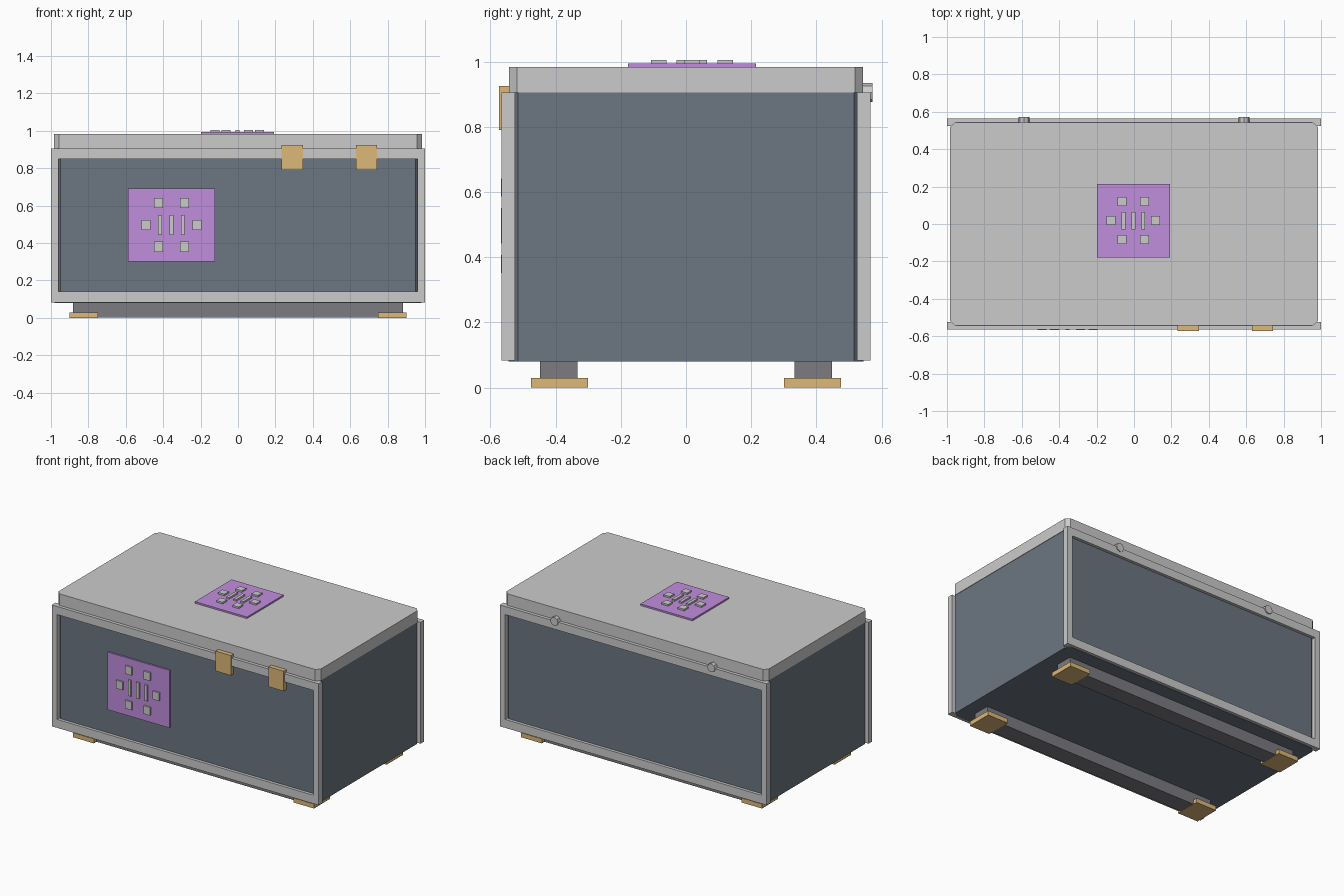
import bpy, bmesh, math
from mathutils import Vector

if "Cube" in bpy.data.objects:
    bpy.data.objects.remove(bpy.data.objects["Cube"])


def material(name, color):
    m = bpy.data.materials.new(name)
    m.diffuse_color = (*color, 1)
    m.use_nodes = True
    m.node_tree.nodes["Principled BSDF"].inputs["Base Color"].default_value = m.diffuse_color
    return m


slate = material("slate", (0.15, 0.18, 0.22))
dark = material("dark_grey", (0.20, 0.20, 0.22))
gold = material("gold", (0.72, 0.48, 0.19))
purple = material("purple", (0.53, 0.27, 0.72))


def finish(bm, name, mat=None):
    bmesh.ops.recalc_face_normals(bm, faces=bm.faces)
    me = bpy.data.meshes.new(name)
    bm.to_mesh(me)
    bm.free()
    ob = bpy.data.objects.new(name, me)
    bpy.context.collection.objects.link(ob)
    if mat:
        me.materials.append(mat)
    return ob


def box(name, lo, hi, mat=None, chamfer=0):
    """Box between two corners, optionally with chamfered upright edges."""
    bm = bmesh.new()
    bmesh.ops.create_cube(bm, size=1)
    lo, hi = Vector(lo), Vector(hi)
    for v in bm.verts:
        v.co = (lo + hi) / 2 + v.co * (hi - lo)
    if chamfer:
        edges = [e for e in bm.edges
                 if abs(e.verts[0].co.z - e.verts[1].co.z) > 0.01]
        bmesh.ops.bevel(bm, geom=edges, offset=chamfer, segments=1,
                        affect='EDGES', profile=0.5)
    return finish(bm, name, mat)


def frame(name, y0, y1):
    """Rectangular ring round the front or back panel."""
    bm = bmesh.new()

    def ring(x, z0, z1, y):
        return [bm.verts.new(p) for p in
                ((-x, y, z0), (x, y, z0), (x, y, z1), (-x, y, z1))]

    loops = [ring(1.0, 0.083, 0.905, y0), ring(0.96, 0.14, 0.85, y0),
             ring(0.96, 0.14, 0.85, y1), ring(1.0, 0.083, 0.905, y1)]
    for k in range(4):
        a, b = loops[k], loops[(k + 1) % 4]
        for i in range(4):
            j = (i + 1) % 4
            bm.faces.new((a[i], a[j], b[j], b[i]))
    return finish(bm, name)


def emblem(name, size, scale, place):
    """Plate with raised pegs, laid flat and then moved by place(object)."""
    w, h = size[0] / 2, size[1] / 2
    parts = [box(name + "_plate", (-w, -h, 0), (w, h, 0.011), purple)]
    pegs = [(x, y, 0.024, 0.024) for x in (-0.06, 0.06) for y in (-0.102, 0.102)]
    pegs += [(x, 0, 0.024, 0.024) for x in (-0.119, 0.119)]
    pegs += [(x, 0, 0.010, 0.047) for x in (-0.053, 0, 0.053)]
    for x, y, a, b in pegs:
        x, y, b = x * scale, y * scale, b * scale
        parts.append(box(name + "_peg", (x - a, y - b, 0.008),
                         (x + a, y + b, 0.022)))
    for p in parts:
        place(p)


# chest body and lid
box("body", (-0.98, -0.545, 0.08), (0.98, 0.545, 0.905), slate, 0.03)
box("lid", (-0.983, -0.543, 0.905), (0.983, 0.543, 0.983), None, 0.025)

# raised frames
frame("front_frame", -0.565, -0.525)
frame("back_frame", 0.525, 0.565)

# skids and feet
for s in (-1, 1):
    box("skid", (-0.883, s * 0.39 - 0.058, 0.001),
        (0.883, s * 0.39 + 0.058, 0.085), dark)
    for t in (-1, 1):
        box("foot", (t * 0.825 - 0.077, s * 0.388 - 0.087, 0),
            (t * 0.825 + 0.077, s * 0.388 + 0.087, 0.03), gold)

# latches
for x in (0.29, 0.687):
    box("latch", (x - 0.057, -0.573, 0.79), (x + 0.057, -0.535, 0.925), gold)

# hinge pins on the back
for x in (-0.588, 0.588):
    bpy.ops.mesh.primitive_cylinder_add(
        vertices=8, radius=0.029, depth=0.06, location=(x, 0.542, 0.905),
        rotation=(math.pi / 2, 0, 0))
    bpy.context.object.name = "hinge_pin"


# emblems on the front and the lid
def on_front(ob):
    ob.rotation_euler.x = math.pi / 2
    ob.location = (-0.356, -0.545, 0.497)


def on_lid(ob):
    ob.location = (-0.003, 0.018, 0.983)


emblem("front_emblem", (0.465, 0.39), 1.15, on_front)
emblem("lid_emblem", (0.39, 0.393), 1.0, on_lid)
